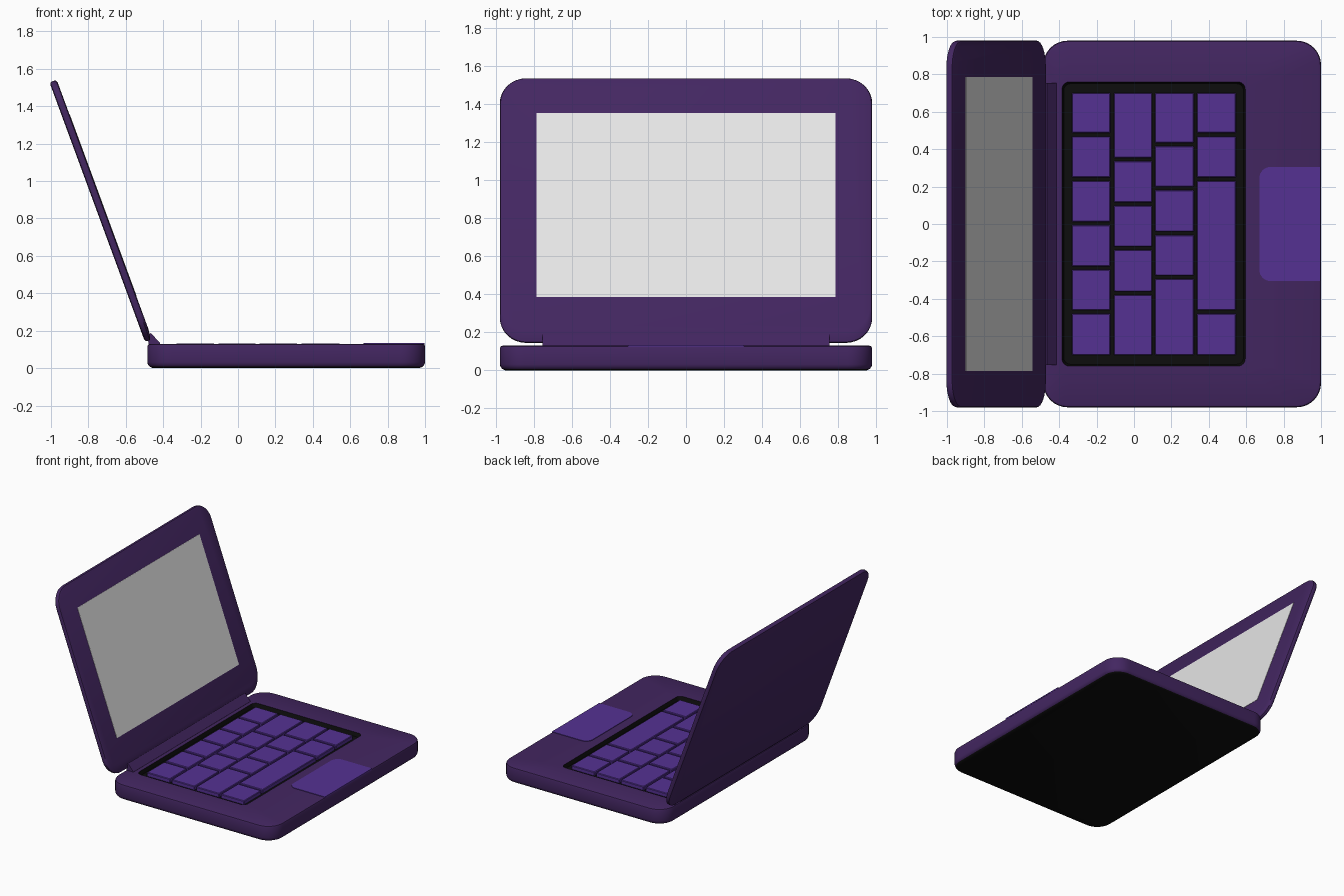
import bpy, bmesh, math
from mathutils import Matrix, Vector

if "Cube" in bpy.data.objects:
    bpy.data.objects.remove(bpy.data.objects["Cube"])


def material(name, rgb):
    m = bpy.data.materials.new(name)
    m.diffuse_color = (*rgb, 1)
    m.use_nodes = True
    m.node_tree.nodes["Principled BSDF"].inputs["Base Color"].default_value = m.diffuse_color
    return m


PURPLE = material("dark_purple", (0.056, 0.0194, 0.119))
VIOLET = material("key_violet", (0.089, 0.031, 0.29))
BLACK = material("black", (0.004, 0.004, 0.004))
WHITE = material("screen_white", (0.8, 0.8, 0.8))


def ring(x0, x1, y0, y1, r, z, seg=8):
    """Rounded rectangle, r = radius or (right-top, left-top, left-bottom, right-bottom)."""
    rs = r if isinstance(r, tuple) else (r,) * 4
    pts = []
    for i, (x, y, sx, sy) in enumerate([(x1, y1, -1, -1), (x0, y1, 1, -1),
                                        (x0, y0, 1, 1), (x1, y0, -1, 1)]):
        q = rs[i]
        for k in range(seg + 1):
            a = math.pi / 2 * (i + k / seg)
            pts.append((x + sx * q + q * math.cos(a), y + sy * q + q * math.sin(a), z))
    return pts


def finish(name, bm, mats, matrix=None):
    if matrix:
        bm.transform(matrix)
    me = bpy.data.meshes.new(name)
    bm.to_mesh(me)
    bm.free()
    for m in mats:
        me.materials.append(m)
    ob = bpy.data.objects.new(name, me)
    bpy.context.collection.objects.link(ob)
    bpy.ops.object.select_all(action='DESELECT')
    ob.select_set(True)
    bpy.context.view_layer.objects.active = ob
    bpy.ops.object.shade_smooth_by_angle(angle=math.radians(35))
    return ob


def loft(name, rings, mats, bands=None, matrix=None):
    """Skin stacked rings with caps; bands = material index for bottom cap, each band, top cap."""
    bm = bmesh.new()
    bands = bands or [0] * (len(rings) + 1)
    vs = [[bm.verts.new(p) for p in r] for r in rings]
    n = len(vs[0])
    bm.faces.new(vs[0][::-1]).material_index = bands[0]
    for b, (lo, hi) in enumerate(zip(vs, vs[1:]), 1):
        for i in range(n):
            j = (i + 1) % n
            bm.faces.new((lo[i], lo[j], hi[j], hi[i])).material_index = bands[b]
    bm.faces.new(vs[-1]).material_index = bands[-1]
    bmesh.ops.remove_doubles(bm, verts=bm.verts, dist=1e-5)
    return finish(name, bm, mats, matrix)


# Base: rounded slab, black underside, sunken black key tray in the top
def base_ring(inset, z):
    return ring(-0.485 + inset, 1 - inset, -0.98 + inset, 0.98 - inset, 0.13 - inset, z)


loft("base",
     [base_ring(0.03, 0), base_ring(0.012, 0.008), base_ring(0.003, 0.02), base_ring(0, 0.032),
      base_ring(0, 0.116), base_ring(0.004, 0.126), base_ring(0.014, 0.13),
      ring(-0.385, 0.595, -0.76, 0.76, 0.04, 0.13),
      ring(-0.375, 0.585, -0.75, 0.75, 0.035, 0.1)],
     [PURPLE, BLACK], [1, 1, 0, 0, 0, 0, 0, 0, 1, 1])

# Keys: four columns running along y, each split at its own places
columns = [(-0.332, -0.126, [0.478, 0.24, 0.003, -0.235, -0.47]),
           (-0.108, 0.097, [0.345, 0.107, -0.13, -0.37]),
           (0.112, 0.32, [0.425, 0.19, -0.05, -0.285]),
           (0.336, 0.545, [0.478, 0.24, -0.47])]
for c, (x0, x1, splits) in enumerate(columns, 1):
    edges = [0.71] + splits + [-0.71]
    for k, (top, low) in enumerate(zip(edges, edges[1:]), 1):
        y0, y1 = low + 0.009, top - 0.009
        loft(f"key_{c}_{k}",
             [ring(x0, x1, y0, y1, 0.004, 0.095, 1), ring(x0, x1, y0, y1, 0.004, 0.126, 1),
              ring(x0 + 0.004, x1 - 0.004, y0 + 0.004, y1 - 0.004, 0.004, 0.131, 1)], [VIOLET])

# Touchpad: thin plate running to the front edge of the base
pad = (0.67, 0.998, -0.305, 0.305, (0, 0.06, 0.06, 0))
loft("touchpad", [ring(*pad, 0.125), ring(*pad, 0.134)], [VIOLET])

# Lid: tilted rounded slab, built flat and stood up by a matrix
tilt = math.radians(20.2)
s, c = math.sin(tilt), math.cos(tilt)
stand = Matrix(((0, -s, c, -0.478), (1, 0, 0, 0), (0, c, s, 0.147), (0, 0, 0, 1)))
L = 1.479


def lid_ring(inset, z, low=0.0):
    return ring(-0.98 + inset, 0.98 - inset, inset + low, L - inset, 0.14 - inset, z)


loft("lid", [lid_ring(0.014, -0.0205), lid_ring(0.004, -0.016), lid_ring(0, -0.007),
             lid_ring(0, 0.007), lid_ring(0.004, 0.016, 0.02), lid_ring(0.014, 0.0205, 0.045)],
     [PURPLE], matrix=stand)

# Screen: thin plate on the lid
panel = (-0.787, 0.787, 0.246, 1.28, 0)
loft("screen", [ring(*panel, 0.019, 1), ring(*panel, 0.0225, 1)], [WHITE], matrix=stand)

# Hinge: slanted strip joining base and lid
bm = bmesh.new()
profile = [(-0.466, 0.188), (-0.486, 0.17), (-0.475, 0.12), (-0.425, 0.12), (-0.415, 0.132)]
face = bm.faces.new([bm.verts.new((x, -0.755, z)) for x, z in profile])
ext = bmesh.ops.extrude_face_region(bm, geom=[face])
bmesh.ops.translate(bm, vec=Vector((0, 1.51, 0)),
                    verts=[g for g in ext["geom"] if isinstance(g, bmesh.types.BMVert)])
bmesh.ops.recalc_face_normals(bm, faces=bm.faces)
finish("hinge", bm, [PURPLE])
